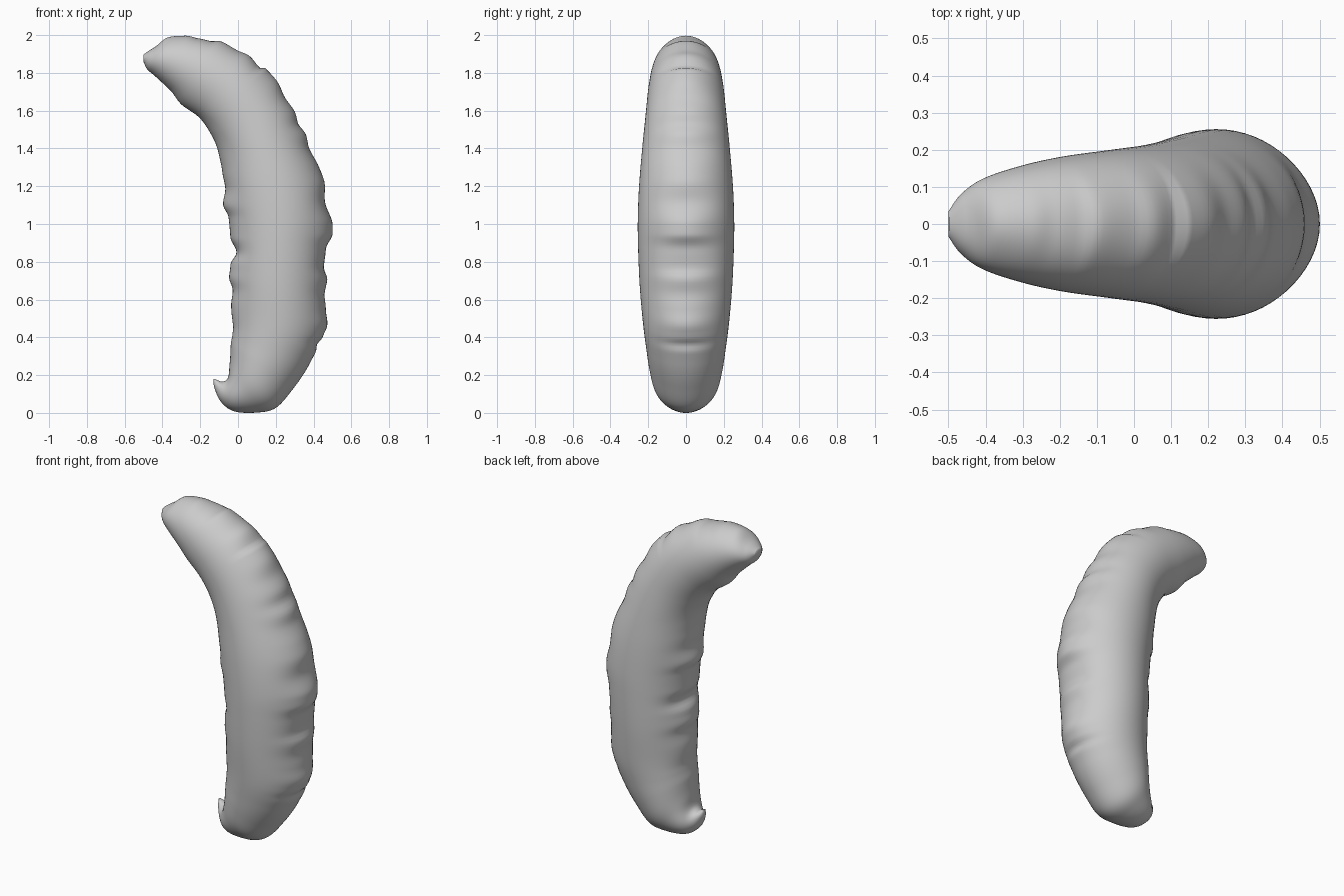
import bpy, bmesh, math
from mathutils import Vector

if "Cube" in bpy.data.objects:
    bpy.data.objects.remove(bpy.data.objects["Cube"])

# Cross-sections from hooked tail to head: inner x,z / outer x,z / half width in y
SECTIONS = [
    (-.12, .18, -.13, .183, .008), (-.085, .167, -.125, .135, .035),
    (-.062, .175, -.09, .06, .07), (-.05, .20, -.02, .01, .11),
    (-.045, .25, .10, .004, .147), (-.04, .30, .20, .03, .175),
    (-.037, .36, .29, .13, .195), (-.035, .42, .38, .26, .21),
    (-.03, .52, .45, .42, .227), (-.03, .70, .465, .65, .245),
    (-.035, .90, .48, .88, .254), (-.05, 1.05, .485, 1.03, .255),
    (-.075, 1.20, .455, 1.22, .248), (-.10, 1.38, .375, 1.42, .232),
    (-.15, 1.49, .27, 1.65, .215), (-.215, 1.57, .11, 1.85, .2),
    (-.30, 1.65, -.07, 1.955, .182), (-.37, 1.72, -.23, 1.99, .157),
    (-.44, 1.785, -.37, 1.98, .122), (-.48, 1.82, -.45, 1.935, .08),
    (-.50, 1.86, -.499, 1.9, .035)]
STEPS, SIDES = 12, 64


def spline(rows, t):
    """Catmull-Rom through rows of numbers at index t."""
    i = min(int(t), len(rows) - 2)
    u = t - i
    p0, p1, p2, p3 = (rows[max(0, min(len(rows) - 1, i + k))] for k in (-1, 0, 1, 2))
    return [.5 * (2 * b + (c - a) * u + (2 * a - 5 * b + 4 * c - d) * u * u
                  + (3 * b - a - 3 * c + d) * u ** 3)
            for a, b, c, d in zip(p0, p1, p2, p3)]


rings = []
for i in range((len(SECTIONS) - 1) * STEPS + 1):
    a, b, c, d, w = spline(SECTIONS, i / STEPS)
    rings.append((Vector((a, 0, b)), Vector((c, 0, d)), w))

# Wrinkle outlines along the inner and outer ridges
INNER = [(-.04, .35), (-.025, .45), (-.037, .57), (-.028, .65), (-.047, .72), (-.04, .79),
         (-.008, .85), (-.04, .93), (-.05, 1.04), (-.078, 1.1), (-.068, 1.2), (-.083, 1.28),
         (-.10, 1.36), (-.14, 1.47), (-.20, 1.56), (-.3, 1.635), (-.36, 1.71)]
OUTER = [(.3, .14), (.41, .32), (.42, .37), (.45, .41), (.475, .48), (.465, .55),
         (.458, .63), (.472, .7), (.455, .78), (.465, .87), (.5, .94), (.5, 1.0),
         (.46, 1.12), (.455, 1.23), (.43, 1.3), (.378, 1.39), (.36, 1.47), (.317, 1.54),
         (.3, 1.6), (.25, 1.67), (.205, 1.76), (.15, 1.82), (.11, 1.835), (.05, 1.9),
         (0, 1.92), (-.09, 1.967), (-.14, 1.967), (-.2, 1.98), (-.28, 2.0), (-.37, 1.993),
         (-.42, 1.945)]


def wrinkles(side, outline):
    """Outward offset of the ridge for every ring."""
    keys = [(0, 0), (3 * STEPS, 0)]
    for x, z in outline:
        p = Vector((x, 0, z))
        i = min(range(len(rings)), key=lambda k: (rings[k][side] - p).length)
        out = (rings[i][side] - rings[i][1 - side]).normalized()
        if i > keys[-1][0]:
            keys.append((i, (p - rings[i][side]).dot(out)))
    keys.append((len(rings) - 1, 0))
    result = [0] * len(rings)
    for (i, a), (j, b) in zip(keys, keys[1:]):
        for k in range(i, j + 1):
            u = (k - i) / max(1, j - i)
            result[k] = a + (b - a) * u * u * (3 - 2 * u)
    return result


inner, outer = wrinkles(0, INNER), wrinkles(1, OUTER)

# Skin the body through all rings
bm = bmesh.new()
loops = []
for k, (lo, hi, w) in enumerate(rings):
    mid, half = (lo + hi) / 2, (hi - lo) / 2
    direction = half.normalized()
    loop = []
    for s in range(SIDES):
        ang = 2 * math.pi * s / SIDES
        c = math.cos(ang)
        bump = (outer[k] if c > 0 else -inner[k]) * abs(c) ** 5
        p = mid + half * c + direction * bump
        p.y = w * math.sin(ang)
        loop.append(bm.verts.new(p))
    loops.append(loop)
for a, b in zip(loops, loops[1:]):
    for s in range(SIDES):
        n = (s + 1) % SIDES
        bm.faces.new((a[s], a[n], b[n], b[s]))

# Close tail and head
for loop in (loops[0], loops[-1]):
    tip = bm.verts.new(sum((v.co for v in loop), Vector()) / SIDES)
    for s in range(SIDES):
        bm.faces.new((loop[s], loop[(s + 1) % SIDES], tip))
bmesh.ops.recalc_face_normals(bm, faces=bm.faces)
for f in bm.faces:
    f.smooth = True

# Rest on the ground
low = min(v.co.z for v in bm.verts)
for v in bm.verts:
    v.co.z -= low

mesh = bpy.data.meshes.new("curved_body")
bm.to_mesh(mesh)
bm.free()
bpy.context.collection.objects.link(bpy.data.objects.new("curved_body", mesh))
